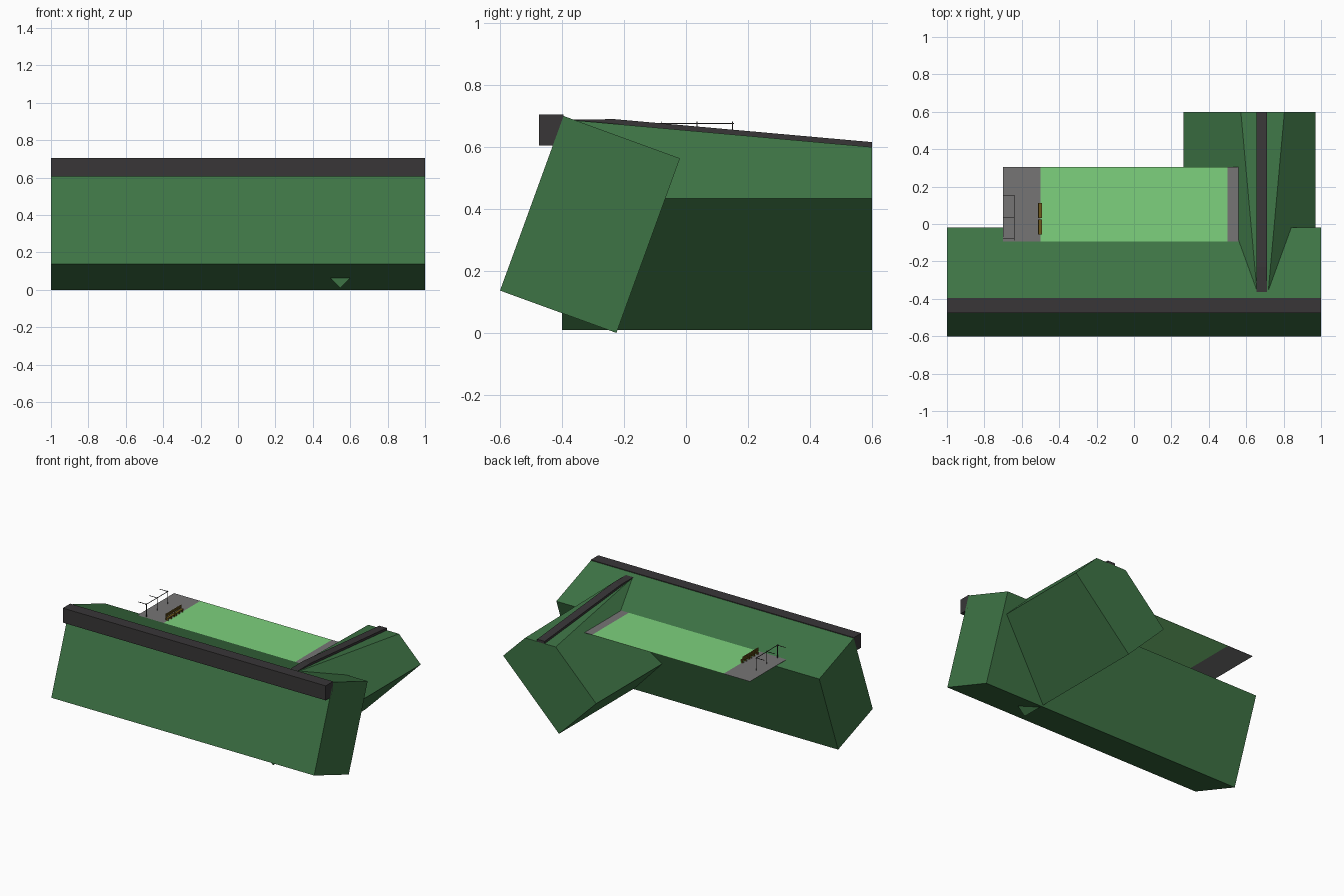
import bpy, bmesh, math
from mathutils import Matrix, Vector

if "Cube" in bpy.data.objects:
    bpy.data.objects.remove(bpy.data.objects["Cube"])


def material(name, rgb):
    m = bpy.data.materials.new(name)
    m.diffuse_color = (*rgb, 1)
    m.use_nodes = True
    m.node_tree.nodes["Principled BSDF"].inputs["Base Color"].default_value = m.diffuse_color
    return m


WALL = material("wall_green", (0.048, 0.175, 0.060))
LAWN = material("lawn_green", (0.205, 0.64, 0.205))
GREY = material("paving_grey", (0.18, 0.178, 0.178))
DARK = material("ridge_charcoal", (0.040, 0.037, 0.039))
WOOD = material("bench_brown", (0.16, 0.10, 0.012))


def add(name, bm, mat):
    me = bpy.data.meshes.new(name)
    bmesh.ops.recalc_face_normals(bm, faces=bm.faces)
    bm.to_mesh(me)
    bm.free()
    me.materials.append(mat)
    ob = bpy.data.objects.new(name, me)
    bpy.context.collection.objects.link(ob)
    return ob


def box_bm(size, loc, angle=0, axis='X'):
    bm = bmesh.new()
    mat = (Matrix.Translation(loc) @ Matrix.Rotation(math.radians(angle), 4, axis)
           @ Matrix.Diagonal((*size, 1)))
    bmesh.ops.create_cube(bm, size=1, matrix=mat)
    return bm


def span(name, lo, hi, mat):
    # box given by its two extreme corners
    lo, hi = Vector(lo), Vector(hi)
    return add(name, box_bm(hi - lo, (lo + hi) / 2), mat)


# Main leaning block and its ridge beam
add("main_block", box_bm((2, 0.4, 0.6), (0, -0.31, 0.35), -20), WALL)
span("main_ridge", (-1, -0.475, 0.605), (1, -0.395, 0.705), DARK)

# Side wing: box turned on its edge, top corner sliced by a gentle slope
wing = box_bm((0.4, 1.0, 0.6), (0.617, 0.1, 0.363), 45, 'Y')
bmesh.ops.bisect_plane(wing, geom=wing.verts[:] + wing.edges[:] + wing.faces[:],
                       plane_co=(0, 0.6, 0.60), plane_no=(0, 0.09, 1),
                       clear_outer=True)
bmesh.ops.holes_fill(wing, edges=[e for e in wing.edges if e.is_boundary])
add("side_wing", wing, WALL)

# Sloping ridge strip on the wing
ridge = bmesh.new()
profile = [(-0.365, 0.682), (-0.365, 0.689), (-0.23, 0.690), (0.6, 0.616), (0.6, 0.599)]
face = ridge.faces.new([ridge.verts.new((0.655, y, z)) for y, z in profile])
ext = bmesh.ops.extrude_face_region(ridge, geom=[face])
bmesh.ops.translate(ridge, vec=(0.057, 0, 0),
                    verts=[g for g in ext["geom"] if isinstance(g, bmesh.types.BMVert)])
add("wing_ridge", ridge, DARK)

# Thin terrace: paving at both ends, lawn in the middle
Y0, Y1, Z = -0.095, 0.305, 0.59
for name, x0, x1, mat in (("paving_left", -0.7, -0.5, GREY), ("lawn", -0.5, 0.5, LAWN),
                          ("paving_right", 0.5, 0.558, GREY)):
    span(name, (x0, Y0, Z - 0.002), (x1, Y1, Z), mat)

# Thin railing with three posts and short cross arms
T = 0.0015
for i, y in enumerate((-0.08, 0.035, 0.15)):
    span(f"rail_post_{i}", (-0.64 - T, y - T, Z), (-0.64 + T, y + T, 0.682), DARK)
    span(f"rail_arm_{i}", (-0.7, y - T, 0.675), (-0.64, y + T, 0.678), DARK)
span("rail_bar", (-0.64 - T, -0.088, 0.675), (-0.64 + T, 0.155, 0.678), DARK)

# Two small benches at the edge of the lawn
for i, y in enumerate((-0.055, 0.033)):
    span(f"bench_seat_{i}", (-0.51, y, Z + 0.016), (-0.492, y + 0.08, Z + 0.021), WOOD)
    for k in range(2):
        z = Z + 0.025 + k * 0.011
        span(f"bench_back_{i}_{k}", (-0.512, y, z), (-0.508, y + 0.08, z + 0.009), WOOD)
    for k in range(3):
        yl = y + 0.004 + k * 0.034
        span(f"bench_leg_{i}_{k}", (-0.508, yl, Z), (-0.494, yl + 0.004, Z + 0.016), WOOD)
        span(f"bench_stile_{i}_{k}", (-0.514, yl, Z), (-0.512, yl + 0.004, Z + 0.045), WOOD)
